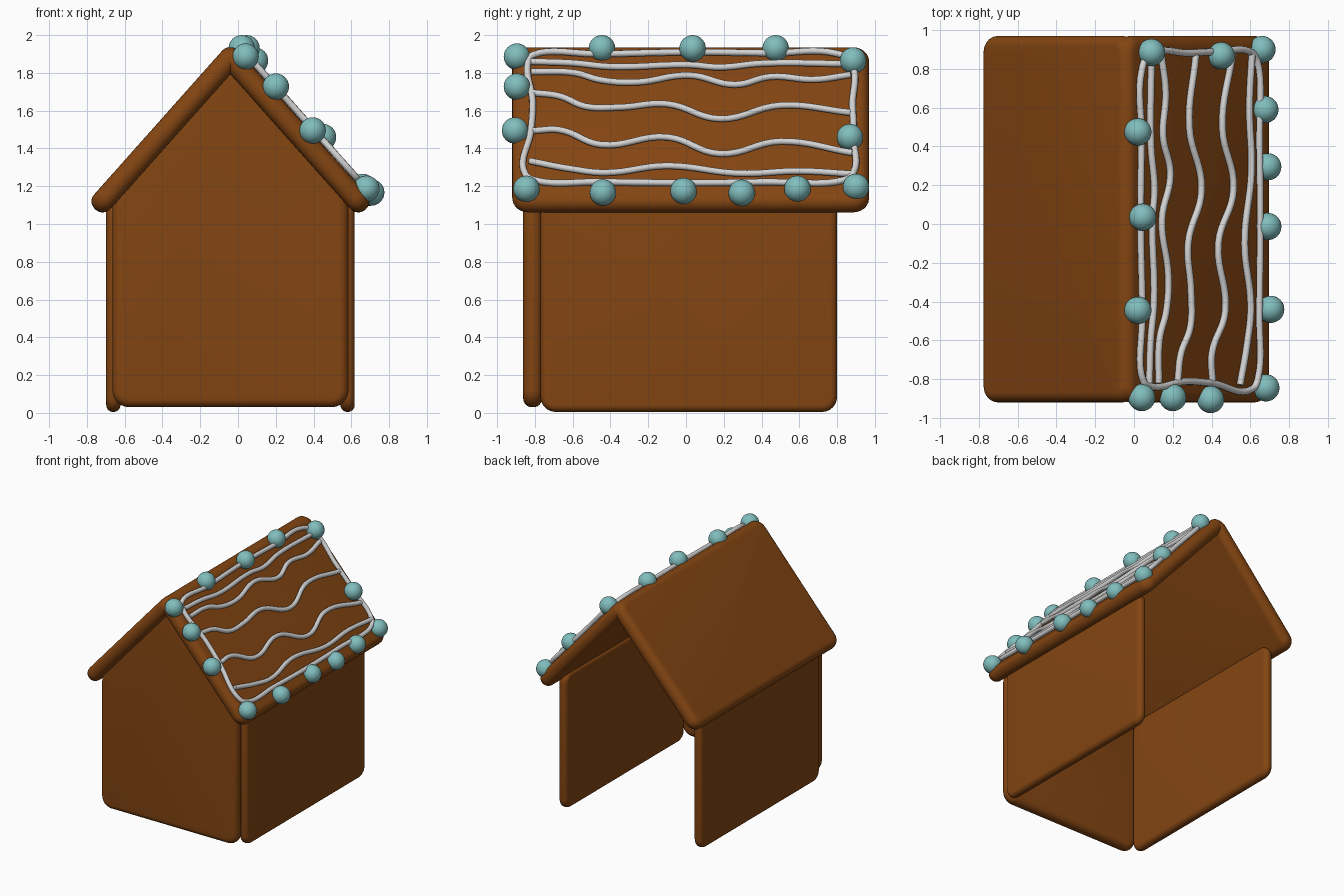
import bpy, bmesh, math
from mathutils import Matrix, Vector

if "Cube" in bpy.data.objects:
    bpy.data.objects.remove(bpy.data.objects["Cube"])


def material(name, rgb):
    m = bpy.data.materials.new(name)
    m.diffuse_color = (*rgb, 1)
    m.use_nodes = True
    m.node_tree.nodes["Principled BSDF"].inputs["Base Color"].default_value = m.diffuse_color
    return m


BROWN = material("gingerbread brown", (0.23, 0.06, 0.006))
WHITE = material("icing white", (0.65, 0.65, 0.65))
TEAL = material("candy teal", (0.22, 0.51, 0.51))
CX = -0.04                                   # middle of the house


def panel(name, outline, thick, rim, corner, u, v, origin):
    """Rounded slab: 2D outline in the u/v plane, centred on its thickness."""
    u, v = Vector(u).normalized(), Vector(v).normalized()
    n = u.cross(v)
    bm = bmesh.new()
    face = bm.faces.new([bm.verts.new((a, b, -thick / 2)) for a, b in outline])
    bmesh.ops.bevel(bm, geom=bm.verts[:], offset=corner, segments=6, profile=0.5,
                    affect='VERTICES', clamp_overlap=False)
    ext = bmesh.ops.extrude_face_region(bm, geom=bm.faces[:])
    moved = [g for g in ext['geom'] if isinstance(g, bmesh.types.BMVert)]
    bmesh.ops.translate(bm, verts=moved, vec=(0, 0, thick))
    bmesh.ops.recalc_face_normals(bm, faces=bm.faces[:])
    rims = [e for e in bm.edges if abs(e.verts[0].co.z - e.verts[1].co.z) < 1e-5]
    bmesh.ops.bevel(bm, geom=rims, offset=rim, segments=6, profile=0.5,
                    affect='EDGES', clamp_overlap=False)
    mat = Matrix((u, v, n)).transposed().to_4x4()
    mat.translation = Vector(origin)
    bm.transform(mat)
    bmesh.ops.recalc_face_normals(bm, faces=bm.faces[:])
    for f in bm.faces:
        f.smooth = True
    me = bpy.data.meshes.new(name)
    bm.to_mesh(me)
    bm.free()
    me.materials.append(BROWN)
    ob = bpy.data.objects.new(name, me)
    bpy.context.collection.objects.link(ob)
    return ob


def rect(a0, a1, b0, b1):
    return [(a0, b0), (a1, b0), (a1, b1), (a0, b1)]


# Front wall with gable
panel("front_wall", [(-0.625, 0.03), (0.625, 0.03), (0.625, 1.16), (0, 1.865), (-0.625, 1.16)],
      0.1, 0.046, 0.09, (1, 0, 0), (0, 0, 1), (CX, -0.812, 0))

# Side walls and roof panels, mirrored about the middle
EAVE, RIDGE, R = (0.677, 1.12), (0.003, 1.877), 0.0575
slope = Vector((RIDGE[0] - EAVE[0], 0, RIDGE[1] - EAVE[1]))
half = slope.length / 2 + R
for side, s in (("left", -1), ("right", 1)):
    panel(side + "_wall", rect(-0.77, 0.80, 0.005, 1.13), 0.075, 0.036, 0.08,
          (0, 1, 0), (0, 0, 1), (CX + s * 0.62, 0, 0))
    panel(side + "_roof", rect(-0.92, 0.97, -half, half), 2 * R, R - 0.003, 0.085,
          (0, 1, 0), (s * slope.x, 0, slope.z),
          (CX + s * (EAVE[0] + RIDGE[0]) / 2, 0, (EAVE[1] + RIDGE[1]) / 2))


# Icing on the right roof: paths given as (y, z), x follows the slope
def on_roof(y, z):
    return (0.019 + (1.928 - z) * 0.890, y, z)


def icing(name, points, cyclic=False):
    cu = bpy.data.curves.new(name, 'CURVE')
    cu.dimensions = '3D'
    cu.bevel_depth = 0.018
    cu.bevel_resolution = 3
    cu.resolution_u = 8
    cu.use_fill_caps = True
    sp = cu.splines.new('BEZIER')
    sp.bezier_points.add(len(points) - 1)
    for bp, p in zip(sp.bezier_points, points):
        bp.co = on_roof(*p)
        bp.handle_left_type = bp.handle_right_type = 'AUTO'
    sp.use_cyclic_u = cyclic
    cu.materials.append(WHITE)
    bpy.context.collection.objects.link(bpy.data.objects.new(name, cu))


icing("icing_border", [
    (-0.81, 1.895), (-0.45, 1.9), (0.02, 1.91), (0.45, 1.905), (0.80, 1.902),
    (0.862, 1.87), (0.882, 1.62), (0.888, 1.45), (0.882, 1.265), (0.84, 1.234),
    (0.4, 1.222), (0.05, 1.218), (-0.45, 1.223), (-0.80, 1.232),
    (-0.848, 1.26), (-0.82, 1.5), (-0.812, 1.65), (-0.835, 1.86)], True)

WAVES = [
    [(-0.82, 1.86), (-0.6, 1.852), (-0.4, 1.833), (0.02, 1.842), (0.18, 1.83), (0.4, 1.85), (0.86, 1.848)],
    [(-0.82, 1.806), (-0.59, 1.8), (-0.45, 1.762), (-0.27, 1.75), (0.02, 1.787), (0.26, 1.738),
     (0.45, 1.78), (0.68, 1.765), (0.87, 1.79)],
    [(-0.81, 1.695), (-0.67, 1.677), (-0.53, 1.622), (-0.35, 1.618), (-0.1, 1.635), (0.18, 1.557),
     (0.5, 1.628), (0.87, 1.59)],
    [(-0.81, 1.494), (-0.67, 1.498), (-0.45, 1.42), (-0.1, 1.46), (0.18, 1.372), (0.5, 1.437), (0.88, 1.377)],
    [(-0.83, 1.334), (-0.61, 1.292), (-0.43, 1.272), (-0.1, 1.308), (0.28, 1.268), (0.6, 1.28), (0.88, 1.265)]]
for i, pts in enumerate(WAVES):
    icing(f"icing_wave_{i + 1}", pts)

# Round candies along the roof edge
CANDIES = [
    (0.04, -0.895, 1.886), (0.20, -0.895, 1.727), (0.395, -0.905, 1.495),
    (0.68, -0.845, 1.186), (0.705, -0.44, 1.167), (0.69, -0.013, 1.175),
    (0.69, 0.295, 1.165), (0.675, 0.59, 1.186), (0.66, 0.90, 1.196),
    (0.45, 0.868, 1.46), (0.09, 0.885, 1.865),
    (0.02, 0.475, 1.93), (0.045, 0.035, 1.93), (0.02, -0.445, 1.93)]
for i, c in enumerate(CANDIES):
    bpy.ops.mesh.primitive_uv_sphere_add(segments=32, ring_count=16, radius=0.07, location=c)
    ob = bpy.context.object
    ob.name = f"candy_{i + 1}"
    ob.data.materials.append(TEAL)
    bpy.ops.object.shade_smooth()
